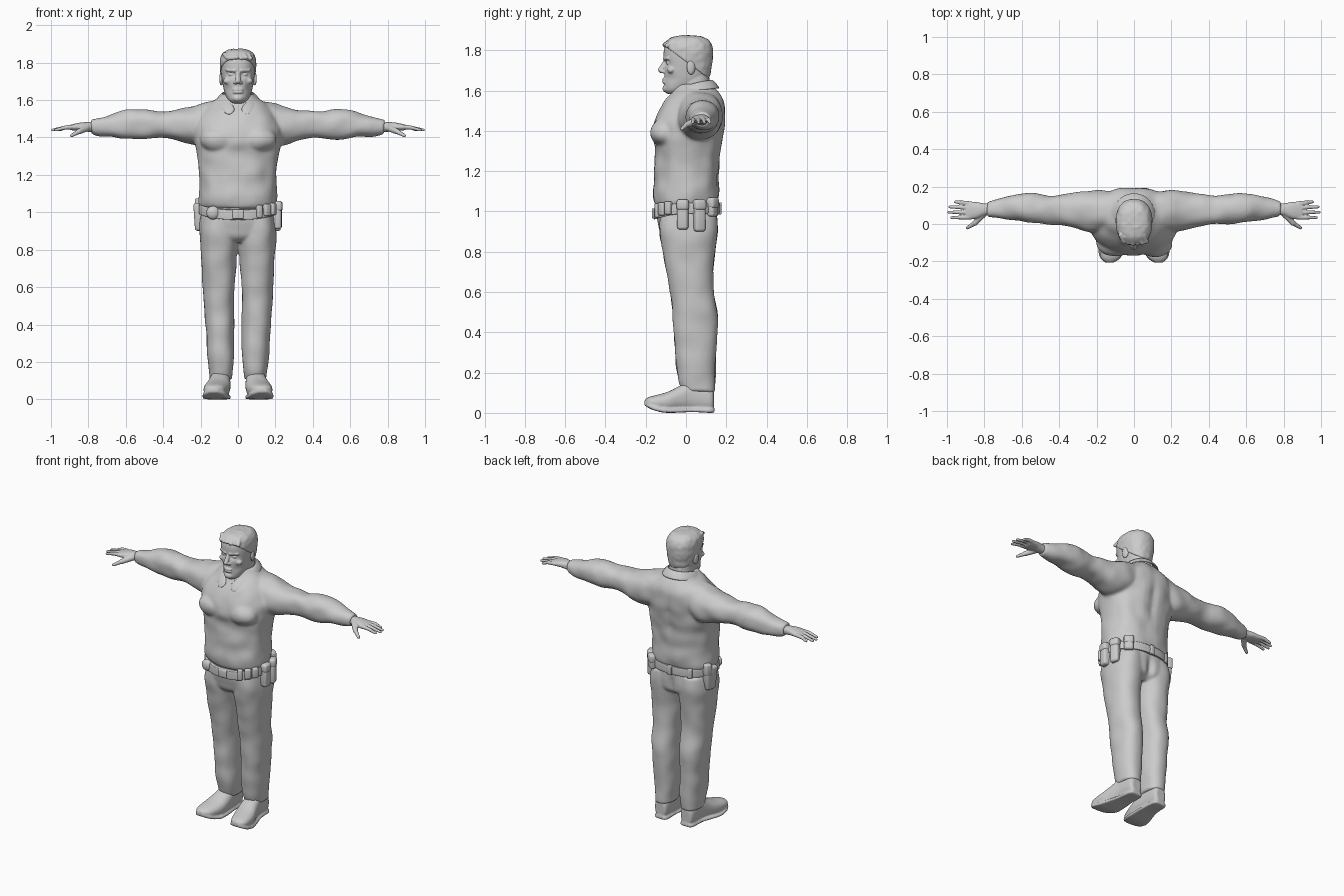
import bpy, bmesh, math
from mathutils import Vector, Matrix, noise

if "Cube" in bpy.data.objects:
    bpy.data.objects.remove(bpy.data.objects["Cube"])

GREY = (0.6, 0.6, 0.6, 1)
mat = bpy.data.materials.new("plain grey")
mat.use_nodes = True
mat.diffuse_color = GREY
mat.node_tree.nodes["Principled BSDF"].inputs["Base Color"].default_value = GREY
ORDER = {"x": (2, 0, 1), "y": (0, 2, 1), "z": (0, 1, 2)}


def curve(secs, steps=5):
    """Smooth interpolation through the given sections."""
    out = []
    for i in range(len(secs) - 1):
        p = [Vector(secs[min(max(i + k, 0), len(secs) - 1)]) for k in (-1, 0, 1, 2)]
        for s in range(steps):
            t = s / steps
            out.append(p[1] + 0.5 * t * (p[2] - p[0] + t * (2 * p[0] - 5 * p[1] + 4 * p[2] - p[3]
                       + t * (3 * (p[1] - p[2]) + p[3] - p[0]))))
    return out + [Vector(secs[-1])]


def power(v, n):
    return math.copysign(abs(v) ** (2 / n), v)


def loft(bm, axis, secs, n=2.3, seg=48, side=1):
    """Sections are (position, a min, a max, b min, b max) along an axis."""
    rings = []
    for t, a0, a1, b0, b1 in curve(secs):
        ring = []
        for k in range(seg):
            w = math.tau * k / seg
            p = ((a0 + a1) / 2 + (a1 - a0) / 2 * power(math.cos(w), n),
                 (b0 + b1) / 2 + (b1 - b0) / 2 * power(math.sin(w), n), t)
            x, y, z = (p[i] for i in ORDER[axis])
            ring.append(bm.verts.new((x * side, y, z)))
        rings.append(ring)
    for r, s in zip(rings, rings[1:]):
        for k in range(seg):
            j = (k + 1) % seg
            bm.faces.new((r[k], r[j], s[j], s[k]))
    bm.faces.new(rings[0])
    bm.faces.new(rings[-1])


def wide(secs):
    """Symmetric sections (z, half width, back, front) for loft."""
    return [(z, -h, h, y0, y1) for z, h, y0, y1 in secs]


def ball(bm, loc, size):
    m = Matrix.Translation(loc) @ Matrix.Diagonal((*size, 1))
    bmesh.ops.create_uvsphere(bm, u_segments=24, v_segments=16, radius=1, matrix=m)


def capsule(bm, p, q, r0, r1):
    p, q = Vector(p), Vector(q)
    rot = (q - p).to_track_quat("Z", "Y")
    for v in bmesh.ops.create_uvsphere(bm, u_segments=16, v_segments=12, radius=1)["verts"]:
        top = v.co.z > -0.01
        v.co = (q if top else p) + rot @ v.co * (r1 if top else r0)


def dent(bm, loc, size, depth):
    """Push the surface along y around a point."""
    for v in bm.verts:
        d = v.co - Vector(loc)
        v.co.y += depth * math.exp(-sum((a / b) ** 2 for a, b in zip(d, size)))


def finish(name, bm, voxel=0, smooth=4, fold=0, freq=12):
    bmesh.ops.recalc_face_normals(bm, faces=bm.faces)
    bm.normal_update()
    for v in bm.verts:
        v.co += v.normal * fold * noise.noise(v.co * freq)
    me = bpy.data.meshes.new(name)
    bm.to_mesh(me)
    bm.free()
    me.materials.append(mat)
    me.shade_smooth()
    ob = bpy.data.objects.new(name, me)
    bpy.context.collection.objects.link(ob)
    if voxel:
        r = ob.modifiers.new("blend", "REMESH")
        r.mode, r.voxel_size, r.use_smooth_shade = "VOXEL", voxel, True
        s = ob.modifiers.new("soften", "SMOOTH")
        s.factor, s.iterations = 0.5, smooth
    return ob


# Shirt: torso, chest and sleeves blended together
bm = bmesh.new()
loft(bm, "z", wide([(1.02, .19, -.145, .145), (1.04, .205, -.158, .158), (1.08, .208, -.163, .164),
     (1.16, .205, -.157, .162), (1.25, .21, -.154, .168), (1.32, .222, -.154, .178),
     (1.38, .235, -.165, .187), (1.45, .235, -.158, .196), (1.52, .21, -.122, .193),
     (1.57, .165, -.085, .175), (1.61, .11, -.06, .145), (1.63, .085, -.045, .12)]))
dent(bm, (0, .19, 1.36), (.03, .06, .16), -.012)
for s in (1, -1):
    ball(bm, (s * .108, -.1, 1.39), (.1, .076, .07))
    loft(bm, "x", [(.1, -.03, .17, 1.38, 1.605), (.2, -.045, .18, 1.355, 1.58),
         (.28, -.03, .172, 1.37, 1.555), (.4, -.005, .153, 1.4, 1.54), (.5, 0, .158, 1.393, 1.545),
         (.58, .008, .165, 1.393, 1.547), (.66, .018, .155, 1.403, 1.527),
         (.73, .028, .138, 1.405, 1.508), (.785, .036, .12, 1.415, 1.492)], side=s)
finish("shirt", bm, .009, 5, .009)

# Trousers: hips and two legs
bm = bmesh.new()
loft(bm, "z", wide([(1.04, .19, -.14, .15), (.98, .198, -.142, .157), (.92, .204, -.137, .16),
     (.87, .195, -.12, .15), (.84, .16, -.08, .11)]))
dent(bm, (0, .16, .9), (.025, .08, .07), -.025)
for s in (1, -1):
    loft(bm, "z", [(.98, .01, .19, -.13, .152), (.9, .002, .205, -.132, .158), (.8, .004, .2, -.115, .143),
         (.7, .01, .193, -.097, .136), (.6, .018, .187, -.08, .137), (.5, .022, .183, -.066, .155),
         (.4, .02, .175, -.06, .156), (.3, .022, .168, -.054, .152), (.2, .022, .16, -.045, .146),
         (.14, .028, .154, -.03, .143), (.105, .032, .152, -.012, .141)], side=s)
finish("trousers", bm, .008, 4, .006, 10)

# Shoes with soles
for s, label in ((1, "left"), (-1, "right")):
    bm = bmesh.new()
    loft(bm, "y", [(.138, .065, .12, .02, .11), (.12, .05, .138, .005, .14), (.03, .042, .147, .005, .165),
         (-.03, .04, .162, .008, .135), (-.09, .045, .18, .006, .105), (-.15, .062, .184, .014, .088),
         (-.185, .08, .174, .028, .078), (-.205, .11, .15, .04, .065)], side=s)
    loft(bm, "y", [(.142, .065, .12, .002, .022), (.12, .047, .14, 0, .022), (.03, .042, .15, .004, .022),
         (-.09, .038, .185, 0, .022), (-.15, .055, .19, .01, .032), (-.185, .075, .178, .024, .044),
         (-.207, .11, .152, .038, .052)], n=5, side=s)
    finish(label + "_shoe", bm, .006, 3)

# Hands with four fingers and a thumb
for s, label in ((1, "left"), (-1, "right")):
    bm = bmesh.new()
    loft(bm, "x", [(.76, .05, .108, 1.428, 1.48), (.8, .045, .11, 1.43, 1.482), (.84, .03, .117, 1.436, 1.48),
         (.88, .024, .12, 1.437, 1.472), (.9, .03, .116, 1.443, 1.467)], side=s)
    for y, tip, end in ((.11, .955, .118), (.086, .985, .092), (.062, .99, .063), (.036, .975, .034)):
        capsule(bm, (s * .88, y, 1.456), (s * .92, (y + end) / 2, 1.454), .0125, .0115)
        capsule(bm, (s * .92, (y + end) / 2, 1.454), (s * tip, end, 1.44), .0115, .008)
    capsule(bm, (s * .81, .05, 1.45), (s * .85, .005, 1.432), .02, .015)
    capsule(bm, (s * .85, .005, 1.432), (s * .89, -.02, 1.41), .014, .009)
    finish(label + "_hand", bm, .004, 3)

# Head, neck and face
SKULL = [(1.583, .03, -.092, -.02), (1.6, .052, -.106, .03), (1.63, .068, -.108, .085),
         (1.67, .079, -.108, .112), (1.72, .087, -.108, .124), (1.77, .092, -.111, .129),
         (1.81, .091, -.108, .126), (1.84, .08, -.092, .112), (1.86, .056, -.06, .082),
         (1.868, .02, -.015, .035)]
bm = bmesh.new()
loft(bm, "z", wide(SKULL), seg=72)
for s in (1, -1):
    dent(bm, (s * .036, -.1, 1.737), (.022, .05, .014), .02)
    dent(bm, (s * .06, -.08, 1.66), (.025, .05, .025), .01)
loft(bm, "z", wide([(1.5, .085, -.03, .12), (1.58, .076, -.045, .12), (1.64, .074, -.04, .118), (1.7, .07, -.02, .11)]))
capsule(bm, (0, -.1, 1.748), (0, -.124, 1.702), .011, .015)
ball(bm, (0, -.092, 1.61), (.032, .025, .022))
for z, r in ((1.656, .007), (1.642, .008)):
    ball(bm, (0, -.106, z), (.03, .013, r))
for s in (1, -1):
    ball(bm, (s * .014, -.112, 1.694), (.011, .014, .009))
    ball(bm, (s * .036, -.087, 1.737), (.016, .012, .009))
    capsule(bm, (s * .016, -.108, 1.757), (s * .06, -.089, 1.76), .008, .007)
    ball(bm, (s * .055, -.073, 1.702), (.025, .02, .018))
finish("head", bm, .004, 3)

# Ears
for s, label in ((1, "left"), (-1, "right")):
    bm = bmesh.new()
    ball(bm, (s * .093, .025, 1.715), (.011, .022, .036))
    dent(bm, (s * .105, .02, 1.718), (.01, .012, .02), .006)
    bmesh.ops.rotate(bm, verts=bm.verts, cent=(s * .09, .01, 1.715), matrix=Matrix.Rotation(s * .3, 3, "Z"))
    finish(label + "_ear", bm)

# Short hair with a swept fringe
bm = bmesh.new()
loft(bm, "z", wide([(z + .006 * (z > 1.7), h + .005, y0 - .005, y1 + .005) for z, h, y0, y1 in SKULL]))
cut = bmesh.ops.bisect_plane(bm, geom=bm.verts[:] + bm.edges[:] + bm.faces[:], clear_inner=True,
                             plane_co=(0, -.11, 1.825), plane_no=(0, .175, .235))
bmesh.ops.holes_fill(bm, edges=[e for e in cut["geom_cut"] if isinstance(e, bmesh.types.BMEdge)])
for i in range(6):
    x = -.062 + i * .025
    y = -.102 + 3 * x * x
    capsule(bm, (x - .01, y + .03, 1.845), (x + .006, y - .004, 1.828 - .004 * (i % 2)), .014, .011)
finish("hair", bm, .005, 3, .003, 40)

# Folded shirt collar
EDGE = [((.003, -.1, 1.55), (.05, -.133, 1.507)), ((.04, -.072, 1.588), (.088, -.095, 1.547)),
        ((.076, -.015, 1.622), (.118, -.03, 1.58)), ((.086, .05, 1.642), (.122, .06, 1.6)),
        ((.055, .112, 1.652), (.08, .15, 1.608)), ((0, .13, 1.656), (0, .172, 1.61))]
bm = bmesh.new()
for s in (1, -1):
    rows = [[bm.verts.new((s * x, y, z)) for x, y, z in pair] for pair in EDGE]
    for a, b in zip(rows, rows[1:]):
        bm.faces.new((a[0], a[1], b[1], b[0]))
bmesh.ops.remove_doubles(bm, verts=bm.verts, dist=.001)
collar = finish("collar", bm)
collar.modifiers.new("thick", "SOLIDIFY").thickness = .014
collar.modifiers["thick"].offset = 0
sub = collar.modifiers.new("round", "SUBSURF")
sub.levels = sub.render_levels = 2


# Belt, dipping at the front
def belt_point(deg, out=0):
    w = math.radians(deg)
    return Vector(((.207 + out) * power(math.cos(w), 2.3), .004 + (.163 + out) * power(math.sin(w), 2.3), 0))


def dip(y):
    return -.03 * max(0, -y / .16) ** 2


bm = bmesh.new()
loft(bm, "z", wide([(z, .202 + o, -.154 - o, .162 + o) for z, o in ((.99, 0), (.993, .006), (1.037, .006), (1.04, 0))]))
for v in bm.verts:
    v.co.z += dip(v.co.y)
finish("belt", bm)


# Gear hung around the belt
def gear(name, deg, low, high, width, depth, taper=1):
    p, q = belt_point(deg), belt_point(deg + 2) - belt_point(deg - 2)
    bm = bmesh.new()
    bmesh.ops.create_cube(bm, size=1)
    for v in bm.verts:
        k = taper if v.co.z < 0 else 1
        v.co = Vector((v.co.x * depth * k, v.co.y * width * k, v.co.z * (high - low)))
    bmesh.ops.bevel(bm, geom=bm.edges[:], offset=min(width, depth) * .25, segments=3, affect="EDGES", profile=.5)
    turn = Matrix.Rotation(math.atan2(q.y, q.x) - math.pi / 2, 4, "Z")
    bm.transform(Matrix.Translation((p.x, p.y, (low + high) / 2)) @ turn)
    finish(name, bm)


for i, (deg, low, high, width, depth) in enumerate((
        (-5, .91, 1.05, .055, .055), (19, .9, 1.05, .055, .055), (47, .975, 1.06, .055, .05),
        (-30, .985, 1.05, .035, .04), (-45, .98, 1.045, .04, .035), (-60, .97, 1.04, .03, .03))):
    gear("pouch_%d" % (i + 1), deg, low, high, width, depth)
    if i < 3:
        gear("pouch_flap_%d" % (i + 1), deg, high - .045, high + .01, width + .006, depth + .008)
gear("buckle", -90, .965, 1.015, .06, .02)
gear("holster", 168, .9, 1.05, .095, .06, .75)
gear("pistol_grip", 160, 1.0, 1.075, .045, .065)
gear("back_keeper", 90, .985, 1.045, .03, .02)
gear("side_keeper", 125, .985, 1.045, .03, .02)

# Round case on the right front of the belt
bm = bmesh.new()
ball(bm, belt_point(-127) + Vector((0, 0, .998)), (.036, .022, .036))
finish("round_case", bm)
